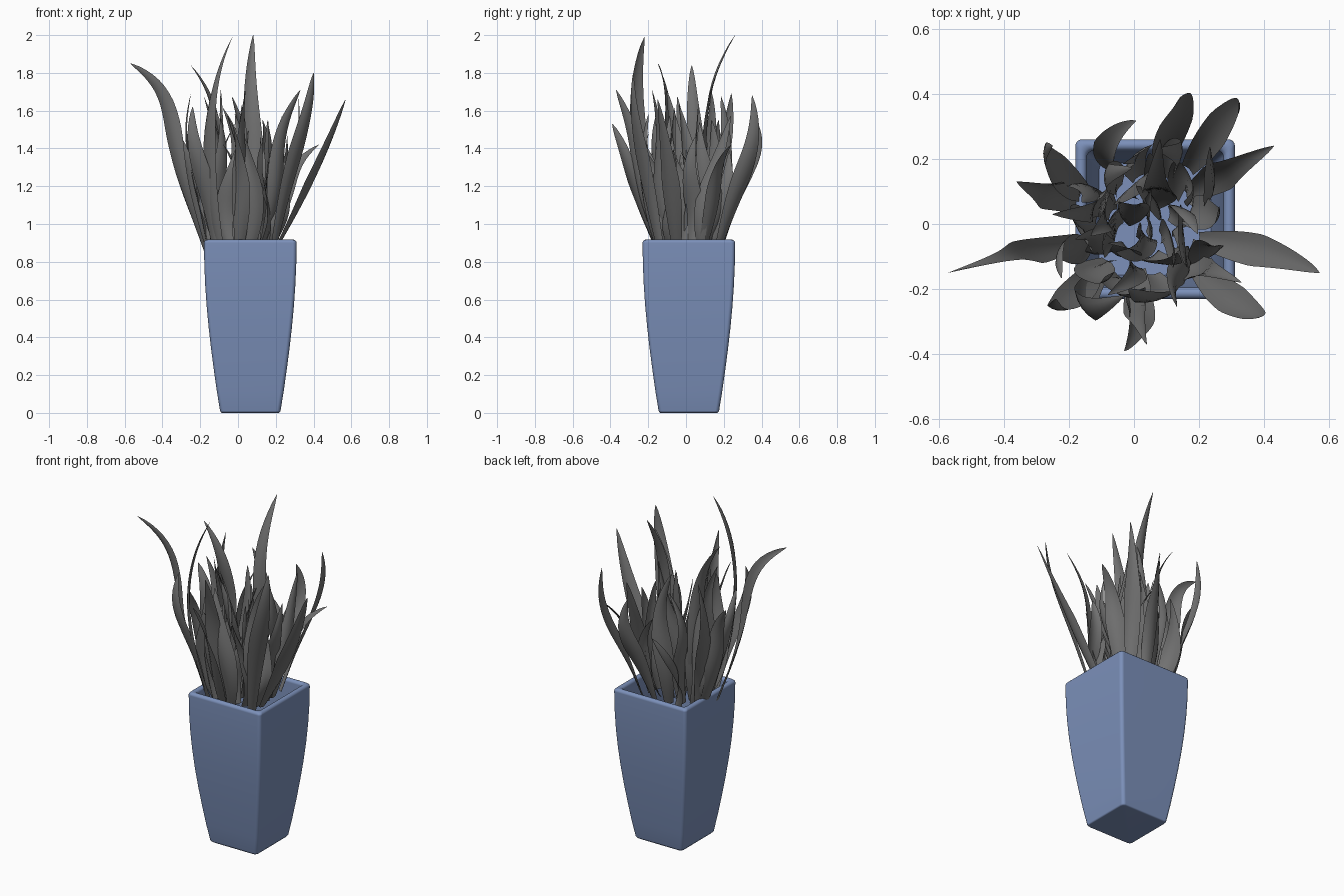
import bpy, bmesh, math, random
from mathutils import Vector

cube = bpy.data.objects.get("Cube")
if cube:
    bpy.data.objects.remove(cube)
random.seed(11)
pot_centre = Vector((0.065, 0.015, 0))
rim_height = 0.9
wall = 0.035
leaf_start = 0.86


def material(name, color):
    mat = bpy.data.materials.new(name)
    mat.use_nodes = True
    mat.diffuse_color = color
    shader = next(node for node in mat.node_tree.nodes if node.type == 'BSDF_PRINCIPLED')
    shader.inputs["Base Color"].default_value = color
    return mat


def finish(bm, name, mat):
    mesh = bpy.data.meshes.new(name)
    bm.to_mesh(mesh)
    bm.free()
    mesh.materials.append(mat)
    obj = bpy.data.objects.new(name, mesh)
    bpy.context.collection.objects.link(obj)
    bpy.ops.object.select_all(action='DESELECT')
    obj.select_set(True)
    bpy.context.view_layer.objects.active = obj
    bpy.ops.object.shade_smooth_by_angle(angle=math.radians(50))
    return obj


def rounded_square(bm, half, height, radius=0.02, steps=5):
    ring = []
    for corner in range(4):
        diagonal = math.pi / 2 * (corner + 0.5)
        reach = (half - radius) * math.sqrt(2)
        for step in range(steps):
            angle = math.pi / 2 * (corner + step / (steps - 1))
            x = reach * math.cos(diagonal) + radius * math.cos(angle)
            y = reach * math.sin(diagonal) + radius * math.sin(angle)
            ring.append(bm.verts.new(pot_centre + Vector((x, y, height))))
    return ring


def pot_half_width(height):
    return 0.16 + 0.085 * math.sin(math.pi / 2 * height / rim_height)


def path_point(base, middle, tip, sway, t):
    bend = base * (1 - t) * (1 - 2 * t) + middle * 4 * t * (1 - t) + tip * t * (2 * t - 1)
    return bend + sway * math.sin(2 * math.pi * t)


# Leaf blade: an S-bent path whose cupped cross-section turns from one heading to another
def add_leaf(bm, base, middle, tip, sway, width, heading, twist, rows=20):
    columns = [i / 2 for i in range(-2, 3)]
    previous = None
    for row in range(rows + 1):
        t = row / rows
        centre = path_point(base, middle, tip, sway, t)
        ahead = path_point(base, middle, tip, sway, t + 0.01)
        tangent = (ahead - centre).normalized()
        angle = heading + twist * t
        side = Vector((math.cos(angle), math.sin(angle), 0))
        side = (side - tangent * side.dot(tangent)).normalized()
        normal = tangent.cross(side)
        swell = 0.45 + 0.55 * math.sin(math.pi * min(t, 0.5))
        taper = min(1, 1.9 * (1 - t)) ** 0.7
        reach = max(width / 2 * swell * taper, 0.001)
        current = [bm.verts.new(centre + side * reach * c + normal * reach * 0.3 * c * c)
                   for c in columns]
        if previous:
            for i in range(len(columns) - 1):
                bm.faces.new((previous[i], previous[i + 1], current[i + 1], current[i]))
        previous = current


blue = material("pot blue", (0.2, 0.28, 0.49, 1))
grey = material("leaf grey", (0.165, 0.165, 0.165, 1))

# Pot: bulging outer wall, rounded rim, then the inner wall down to a recessed floor
bm = bmesh.new()
levels = [rim_height * i / 8 for i in range(9)]
profile = [(pot_half_width(0) - 0.008, 0)]
profile += [(pot_half_width(z), max(z, 0.01)) for z in levels]
for i in range(1, 6):
    angle = math.pi * i / 6
    profile.append((pot_half_width(rim_height) - wall / 2 * (1 - math.cos(angle)),
                    rim_height + wall / 2 * math.sin(angle)))
profile += [(pot_half_width(z) - wall, z) for z in reversed(levels[3:])]
rings = [rounded_square(bm, half, height) for half, height in profile]
for lower, upper in zip(rings, rings[1:]):
    for i in range(len(lower)):
        j = (i + 1) % len(lower)
        bm.faces.new((lower[i], lower[j], upper[j], upper[i]))
bm.faces.new(reversed(rings[0]))
bm.faces.new(rings[-1])
pot = finish(bm, "pot", blue)
weighted = pot.modifiers.new("flat walls", 'WEIGHTED_NORMAL')
weighted.keep_sharp = True

# Outer leaves: middle point, tip, outward sway, and the heading of the blade at its tip
outer_leaves = [
    ((-0.35, -0.1, 1.5), (-0.57, -0.15, 1.85), 0.04, 10),
    ((-0.16, -0.26, 1.5), (-0.03, -0.22, 1.99), 0, 100),
    ((0.08, 0.11, 1.47), (0.08, 0.26, 2), 0.03, 20),
    ((0.32, -0.25, 1.4), (0.4, -0.28, 1.8), -0.01, 30),
    ((0.4, -0.09, 1.24), (0.57, -0.15, 1.66), 0, 50),
    ((0.28, 0.16, 1.2), (0.43, 0.24, 1.42), 0.02, 150),
    ((0.28, 0.31, 1.28), (0.32, 0.35, 1.68), -0.02, 80),
    ((0.13, 0.34, 1.24), (0.13, 0.37, 1.55), -0.02, 60),
    ((-0.12, 0.06, 1.42), (-0.25, 0.03, 1.84), 0.03, 70),
    ((-0.25, 0.17, 1.28), (-0.25, 0.24, 1.69), -0.02, 100),
    ((0.01, -0.29, 1.23), (-0.03, -0.39, 1.53), 0.01, 100),
    ((0.02, -0.26, 1.3), (0.04, -0.37, 1.71), 0.02, 80),
    ((-0.2, -0.24, 1.28), (-0.24, -0.23, 1.62), -0.02, 0),
    ((0.21, -0.15, 1.3), (0.33, -0.18, 1.71), 0.03, 20),
    ((-0.27, 0.1, 1.25), (-0.36, 0.13, 1.52), 0.02, 30),
]
bm = bmesh.new()
for middle, tip, sway, tip_heading in outer_leaves:
    middle = Vector(middle)
    base = Vector((max(-0.18, min(0.2, middle.x * 0.6)), middle.y * 0.55, leaf_start))
    outward = Vector((middle.x, middle.y, 0)).normalized()
    heading = math.atan2(middle.y, middle.x) + math.pi / 2
    # Turn the shorter way round from facing outward to the heading at the tip
    twist = (math.radians(tip_heading) - heading + math.pi / 2) % math.pi - math.pi / 2
    add_leaf(bm, base, middle, Vector(tip), outward * sway, 0.105, heading, twist)
finish(bm, "outer_leaves", grey)

# Inner leaves: shorter wavy blades spiralling out from the middle of the clump
bm = bmesh.new()
count = 30
for index in range(count):
    angle = index * 2.4
    spread = math.sqrt((index + 0.5) / count)
    outward = Vector((math.cos(angle), math.sin(angle), 0))
    across = Vector((-outward.y, outward.x, 0))
    base = Vector((0.02, 0, leaf_start)) + outward * spread * 0.18
    rise = Vector((0, 0, random.uniform(0.45, 0.85)))
    tip = base + rise + outward * spread * random.uniform(0, 0.15)
    tip += across * random.uniform(-0.12, 0.12)
    middle = base + rise * 0.5 + outward * spread * random.uniform(0.02, 0.1)
    sway = across * random.uniform(-0.03, 0.03) + outward * random.uniform(-0.02, 0.03)
    add_leaf(bm, base, middle, tip, sway, random.uniform(0.09, 0.115),
             angle + math.pi / 2 + random.uniform(-0.8, 0.8), random.uniform(-2, 2))
finish(bm, "inner_leaves", grey)
